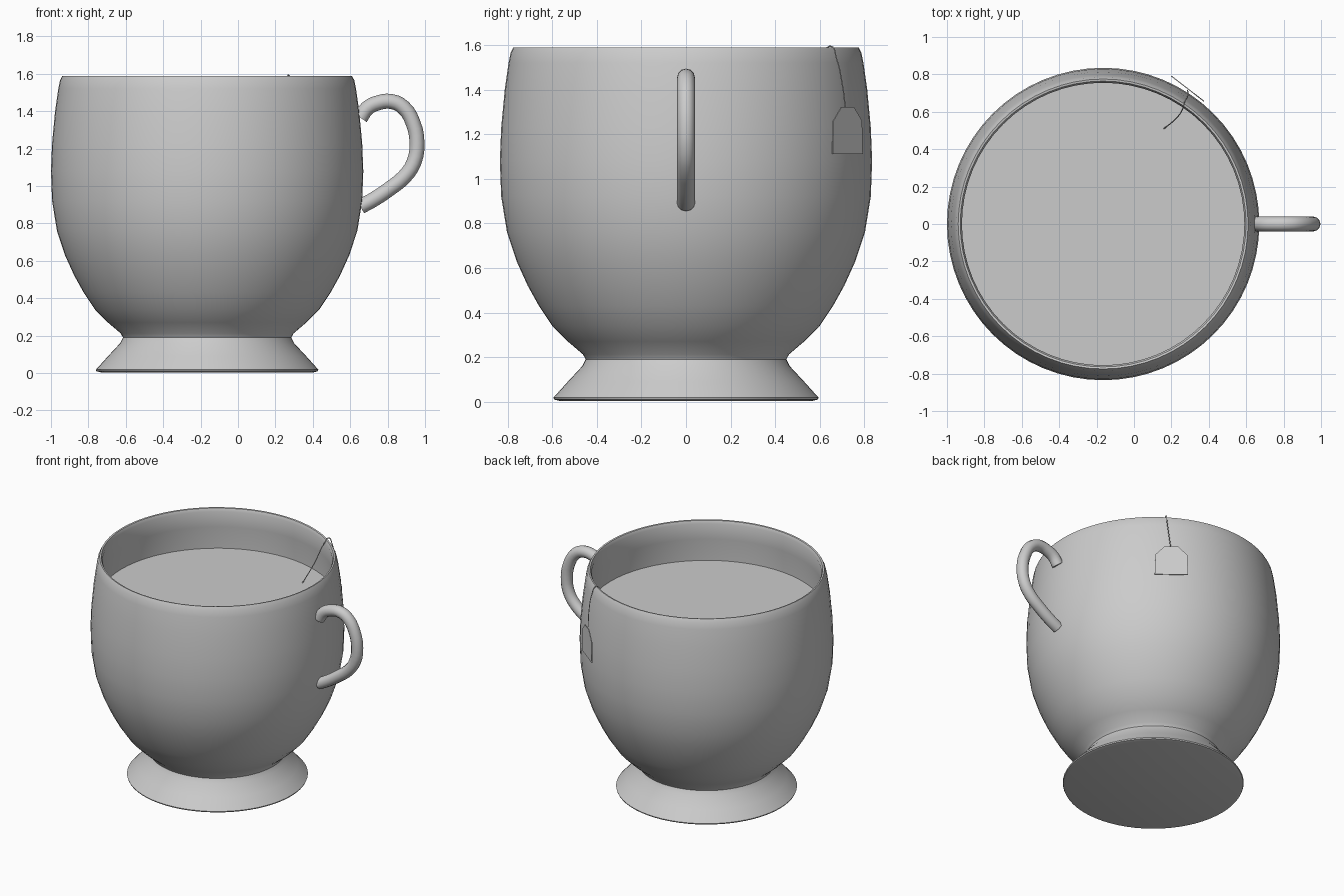
import bpy, bmesh, math
from mathutils import Vector

cube = bpy.data.objects.get("Cube")
if cube:
    bpy.data.objects.remove(cube, do_unlink=True)

AXIS_X = -0.165
SEGMENTS = 64

grey = bpy.data.materials.new("light grey")
grey.use_nodes = True
grey.diffuse_color = (0.6, 0.6, 0.6, 1)
grey.node_tree.nodes["Principled BSDF"].inputs["Base Color"].default_value = (0.6, 0.6, 0.6, 1)


def add_mesh(name, bm, smooth=True):
    mesh = bpy.data.meshes.new(name)
    bm.normal_update()
    bm.to_mesh(mesh)
    bm.free()
    obj = bpy.data.objects.new(name, mesh)
    bpy.context.collection.objects.link(obj)
    mesh.materials.append(grey)
    if smooth:
        bpy.ops.object.select_all(action='DESELECT')
        obj.select_set(True)
        bpy.context.view_layer.objects.active = obj
        bpy.ops.object.shade_smooth_by_angle(angle=math.radians(50))
    return obj


def lathe(name, profile):
    """Spin (radius, height) points around the cup axis."""
    bm = bmesh.new()
    verts = [bm.verts.new((r, 0, z)) for r, z in profile]
    edges = [bm.edges.new(pair) for pair in zip(verts, verts[1:])]
    bmesh.ops.spin(bm, geom=verts + edges, cent=(0, 0, 0), axis=(0, 0, 1),
                   angle=2 * math.pi, steps=SEGMENTS)
    bmesh.ops.remove_doubles(bm, verts=bm.verts, dist=0.0005)
    bmesh.ops.recalc_face_normals(bm, faces=bm.faces)
    obj = add_mesh(name, bm)
    obj.location.x = AXIS_X
    return obj


def tube(name, points, radius, sides, steps):
    """Round tube that runs smoothly through the points."""
    curve = bpy.data.curves.new(name, 'CURVE')
    curve.dimensions = '3D'
    curve.bevel_depth = radius
    curve.bevel_resolution = sides
    curve.resolution_u = steps
    curve.use_fill_caps = True
    spline = curve.splines.new('BEZIER')
    spline.bezier_points.add(len(points) - 1)
    for bez, co in zip(spline.bezier_points, points):
        bez.co = co
        bez.handle_left_type = bez.handle_right_type = 'AUTO'
    curve.materials.append(grey)
    obj = bpy.data.objects.new(name, curve)
    bpy.context.collection.objects.link(obj)
    return obj


# Cup: foot, bowl, rim and hollow inside as one turned shape
lathe("cup", [
    (0, 0.004), (0.57, 0.004), (0.592, 0.01), (0.595, 0.018), (0.575, 0.04),
    (0.53, 0.09), (0.465, 0.16), (0.45, 0.19), (0.462, 0.212),
    (0.53, 0.27), (0.6, 0.34), (0.66, 0.43), (0.71, 0.52), (0.76, 0.63),
    (0.803, 0.76), (0.829, 0.92), (0.835, 1.08), (0.829, 1.23),
    (0.813, 1.4), (0.796, 1.52), (0.787, 1.565), (0.775, 1.588),
    (0.764, 1.586), (0.755, 1.565), (0.765, 1.45), (0.775, 1.29),
    (0.77, 1.0), (0.6, 0.45), (0, 0.25)])

# Tea surface
lathe("tea", [(0, 1.29), (0.776, 1.29)])

# Handle
tube("handle", [(x, 0, z) for x, z in [
    (0.655, 1.365), (0.69, 1.415), (0.75, 1.445), (0.82, 1.452),
    (0.885, 1.42), (0.935, 1.34), (0.957, 1.23), (0.94, 1.125),
    (0.89, 1.05), (0.81, 0.985), (0.72, 0.925), (0.655, 0.89)]],
    0.04, 4, 3)

# String from the tea, over the rim, down to the tag
tube("tea_bag_string", [
    (0.16, 0.51, 1.29), (0.22, 0.56, 1.43), (0.262, 0.62, 1.57),
    (0.27, 0.65, 1.594), (0.284, 0.675, 1.54), (0.289, 0.7, 1.43),
    (0.285, 0.715, 1.32)], 0.003, 1, 6)

# Paper tag hanging against the outside of the bowl
bm = bmesh.new()
across = Vector((0.79, -0.61, 0))
outward = Vector((0.61, 0.79, 0))
centre = Vector((0.285, 0.722, 1.11))
outline = [(-0.11, 0), (0.11, 0), (0.105, 0.15), (0.045, 0.212),
           (-0.045, 0.212), (-0.105, 0.15)]
face = bm.faces.new([bm.verts.new(centre + across * u + Vector((0, 0, v)))
                     for u, v in outline])
extruded = bmesh.ops.extrude_face_region(bm, geom=[face])
bmesh.ops.translate(bm, vec=outward * 0.005,
                    verts=[g for g in extruded["geom"] if isinstance(g, bmesh.types.BMVert)])
bmesh.ops.recalc_face_normals(bm, faces=bm.faces)
add_mesh("tea_bag_tag", bm, smooth=False)
